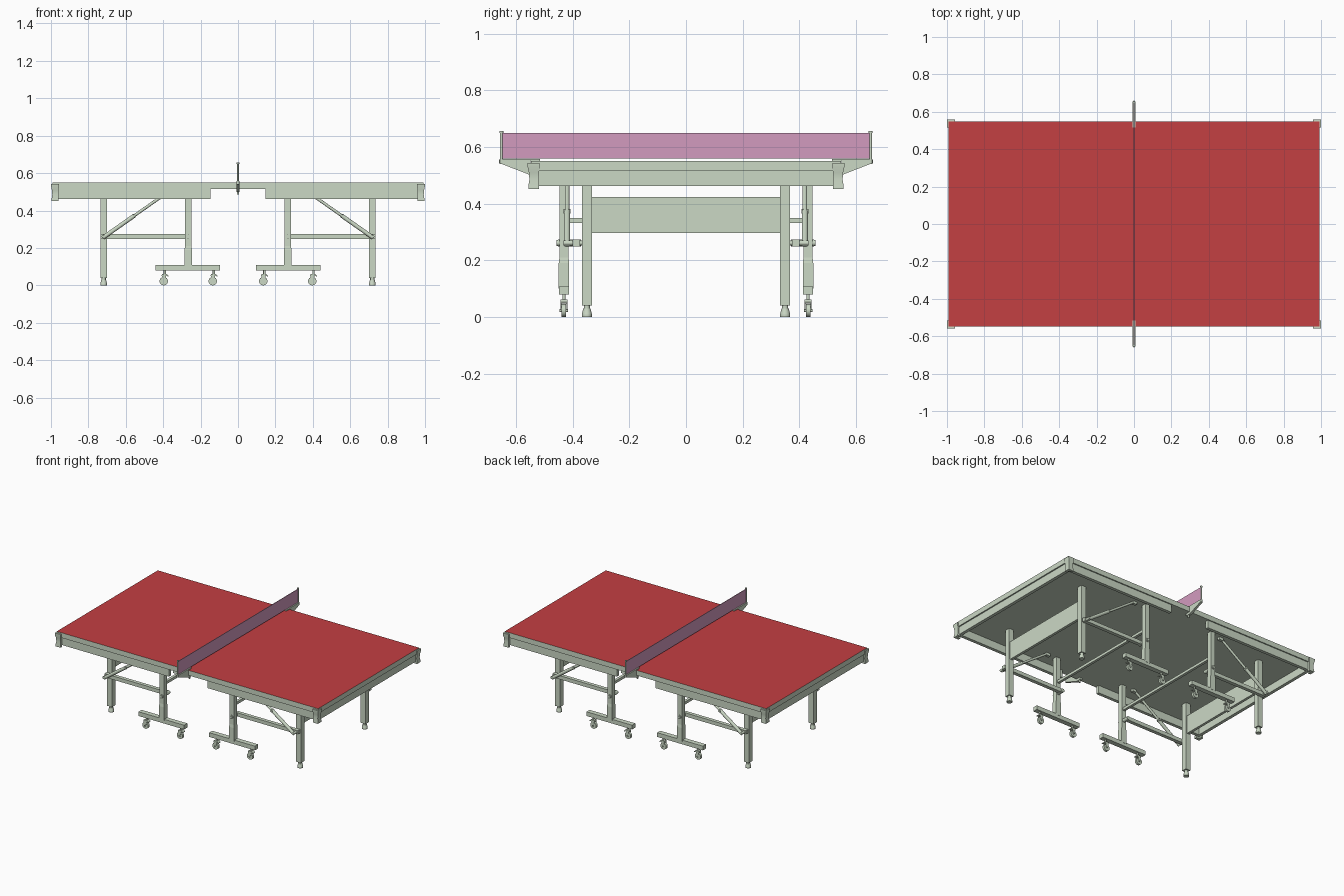
import bpy, bmesh, math
from mathutils import Vector

if "Cube" in bpy.data.objects:
    bpy.data.objects.remove(bpy.data.objects["Cube"])


def material(name, rgb):
    m = bpy.data.materials.new(name)
    m.diffuse_color = (*rgb, 1)
    m.use_nodes = True
    m.node_tree.nodes["Principled BSDF"].inputs["Base Color"].default_value = m.diffuse_color
    return m


FRAME = material("pale_green", (0.60, 0.69, 0.56))
RED = material("red_surface", (0.55, 0.05, 0.055))
PINK = material("net_pink", (0.65, 0.33, 0.52))


def finish(name, bm, mat=FRAME, smooth=False):
    bmesh.ops.recalc_face_normals(bm, faces=bm.faces[:])
    me = bpy.data.meshes.new(name)
    bm.to_mesh(me)
    bm.free()
    me.materials.append(mat)
    if smooth:
        me.shade_smooth()
        me.set_sharp_from_angle(angle=math.radians(35))
    ob = bpy.data.objects.new(name, me)
    bpy.context.collection.objects.link(ob)
    return ob


def box(name, x, y, z, mat=FRAME):
    """Box from (min, max) ranges; ranges may be given in either order."""
    bm = bmesh.new()
    bmesh.ops.create_cube(bm, size=1)
    for v in bm.verts:
        v.co = [(r[0] + r[1]) / 2 + c * abs(r[1] - r[0]) for r, c in zip((x, y, z), v.co)]
    return finish(name, bm, mat)


def rod(name, a, b, r1, r2=None, sides=16):
    """Round bar or cone between two points."""
    a, b = Vector(a), Vector(b)
    d = b - a
    bm = bmesh.new()
    bmesh.ops.create_cone(bm, cap_ends=True, segments=sides, radius1=r1,
                          radius2=r1 if r2 is None else r2, depth=d.length)
    q = d.to_track_quat('Z', 'Y')
    for v in bm.verts:
        v.co = q @ v.co + (a + b) / 2
    return finish(name, bm, smooth=True)


def loft(name, rings, smooth=False):
    """Closed solid through rings with equal point counts."""
    bm = bmesh.new()
    vs = [[bm.verts.new(p) for p in ring] for ring in rings]
    n = len(vs[0])
    for lo, hi in zip(vs, vs[1:]):
        for i in range(n):
            j = (i + 1) % n
            bm.faces.new((lo[i], lo[j], hi[j], hi[i]))
    bm.faces.new(vs[0][::-1])
    bm.faces.new(vs[-1])
    return finish(name, bm, smooth=smooth)


def rect(cx, cy, hx, hy, z):
    return [(cx - hx, cy - hy, z), (cx + hx, cy - hy, z), (cx + hx, cy + hy, z), (cx - hx, cy + hy, z)]


# table top with red upper face
top = box("table_top", (-0.993, 0.993), (-0.548, 0.548), (0.516, 0.551))
top.data.materials.append(RED)
for p in top.data.polygons:
    if p.normal.z > 0.5:
        p.material_index = 1

# net
box("net", (-0.002, 0.002), (-0.648, 0.648), (0.56, 0.65), PINK)

for sy in (-1, 1):
    # net post with a foot collar and cap
    rod("net_post", (0, sy * 0.652, 0.54), (0, sy * 0.652, 0.655), 0.005)
    rod("net_post_cap", (0, sy * 0.652, 0.65), (0, sy * 0.652, 0.657), 0.007)
    rod("net_post_collar", (0, sy * 0.652, 0.542), (0, sy * 0.652, 0.556), 0.008)
    # sloping net arm, clamped over and under the top
    side = [(0.656, 0.558), (0.549, 0.558), (0.515, 0.558), (0.515, 0.551), (0.549, 0.551),
            (0.549, 0.516), (0.515, 0.516), (0.515, 0.50), (0.548, 0.50), (0.656, 0.542)]
    loft("net_clamp", [[(x, sy * y, z) for y, z in side] for x in (-0.008, 0.008)])
    rod("clamp_screw", (0, sy * 0.527, 0.485), (0, sy * 0.527, 0.50), 0.006)

for sx in (-1, 1):
    # end rail, panel between the outer legs, cross bar between the inner legs
    box("end_rail", (sx * 0.962, sx * 0.984), (-0.54, 0.54), (0.463, 0.516))
    box("leg_panel", (sx * 0.709, sx * 0.727), (-0.335, 0.335), (0.297, 0.423))
    box("cross_bar", (sx * 0.257, sx * 0.275), (-0.415, 0.415), (0.332, 0.35))

    for sy in (-1, 1):
        # side rail, stopping short of the net
        box("side_rail", (sx * 0.147, sx * 0.962), (sy * 0.518, sy * 0.54), (0.463, 0.516))

        # L-shaped corner protector with hollowed sides
        rings = []
        for z, d in ((0.451, 0.003), (0.46, 0.003), (0.485, 0.007), (0.51, 0.005), (0.532, 0), (0.543, 0)):
            X, Y, ix, iy, t = 1.0 - d, 0.56 - d, 0.957 + d / 2, 0.517 + d / 2, 0.018
            pts = [(X, Y), (ix, Y), (ix, Y - t), (X - t, Y - t), (X - t, iy), (X, iy)]
            rings.append([(sx * x, sy * y, z) for x, y in pts])
        loft("corner_protector", rings, smooth=True)

        # outer leg with adjustable foot
        x, y = sx * 0.718, sy * 0.35
        box("outer_leg", (x - 0.018, x + 0.018), (y - 0.018, y + 0.018), (0.04, 0.516))
        rod("foot_neck", (x, y, 0.024), (x, y, 0.042), 0.011)
        rod("foot_pad_upper", (x, y, 0.008), (x, y, 0.029), 0.018, 0.013)
        rod("foot_pad", (x, y, 0), (x, y, 0.008), 0.018)

        # inner leg: upper post tapering into a lower sleeve
        x, y = sx * 0.266, sy * 0.431
        box("inner_leg", (x - 0.017, x + 0.017), (y - 0.016, y + 0.016), (0.2, 0.516))
        loft("inner_leg_sleeve", [rect(x, y, 0.02, 0.0185, 0.1), rect(x, y, 0.02, 0.0185, 0.19),
                                  rect(x, y, 0.017, 0.016, 0.21)])
        box("caster_bar", (sx * 0.095, sx * 0.442), (y - 0.017, y + 0.017), (0.079, 0.108))

        # casters: stem, hood, fork cheeks, wheel, axle
        for cx in (0.135, 0.397):
            c = sx * cx
            rod("caster_stem", (c + 0.006, y, 0.055), (c + 0.006, y, 0.08), 0.006)
            hood = [(-0.012, 0.05), (-0.01, 0.06), (0.015, 0.062), (0.026, 0.052), (0.024, 0.047), (0.012, 0.052)]
            loft("caster_hood", [[(c + u, y + s * 0.012, z) for u, z in hood] for s in (-1, 1)])
            for s in (-1, 1):
                loft("caster_fork", [[(c + u, y + s * w, z) for u, z in
                                      ((-0.006, 0.02), (0.006, 0.02), (0.014, 0.055), (-0.01, 0.055))]
                                     for w in (0.009, 0.012)])
            rod("caster_wheel", (c, y - 0.008, 0.0225), (c, y + 0.008, 0.0225), 0.0225, sides=24)
            rod("caster_axle", (c, y - 0.015, 0.0225), (c, y + 0.015, 0.0225), 0.005, sides=12)

        # horizontal link bar and its pivots
        box("link_bar", (sx * 0.27, sx * 0.735), (sy * 0.375, sy * 0.4), (0.249, 0.274))
        rod("inner_pivot", (sx * 0.266, sy * 0.37, 0.261), (sx * 0.266, sy * 0.452, 0.261), 0.012)
        rod("pivot_head", (sx * 0.266, sy * 0.447, 0.261), (sx * 0.266, sy * 0.458, 0.261), 0.01)
        rod("outer_pivot", (sx * 0.72, sy * 0.36, 0.261), (sx * 0.72, sy * 0.432, 0.261), 0.009)

        # telescopic diagonal brace up to the underside
        low, high = Vector((sx * 0.722, sy * 0.42, 0.255)), Vector((sx * 0.35, sy * 0.42, 0.516))
        mid = low.lerp(high, 0.45)
        rod("brace_tube", low, mid, 0.011)
        rod("brace_rod", mid, high, 0.008)
        rod("brace_knob", mid + Vector((0, -0.012, 0)), mid + Vector((0, 0.012, 0)), 0.008, sides=12)
        box("brace_mount", (sx * 0.335, sx * 0.365), (sy * 0.41, sy * 0.43), (0.498, 0.516))
